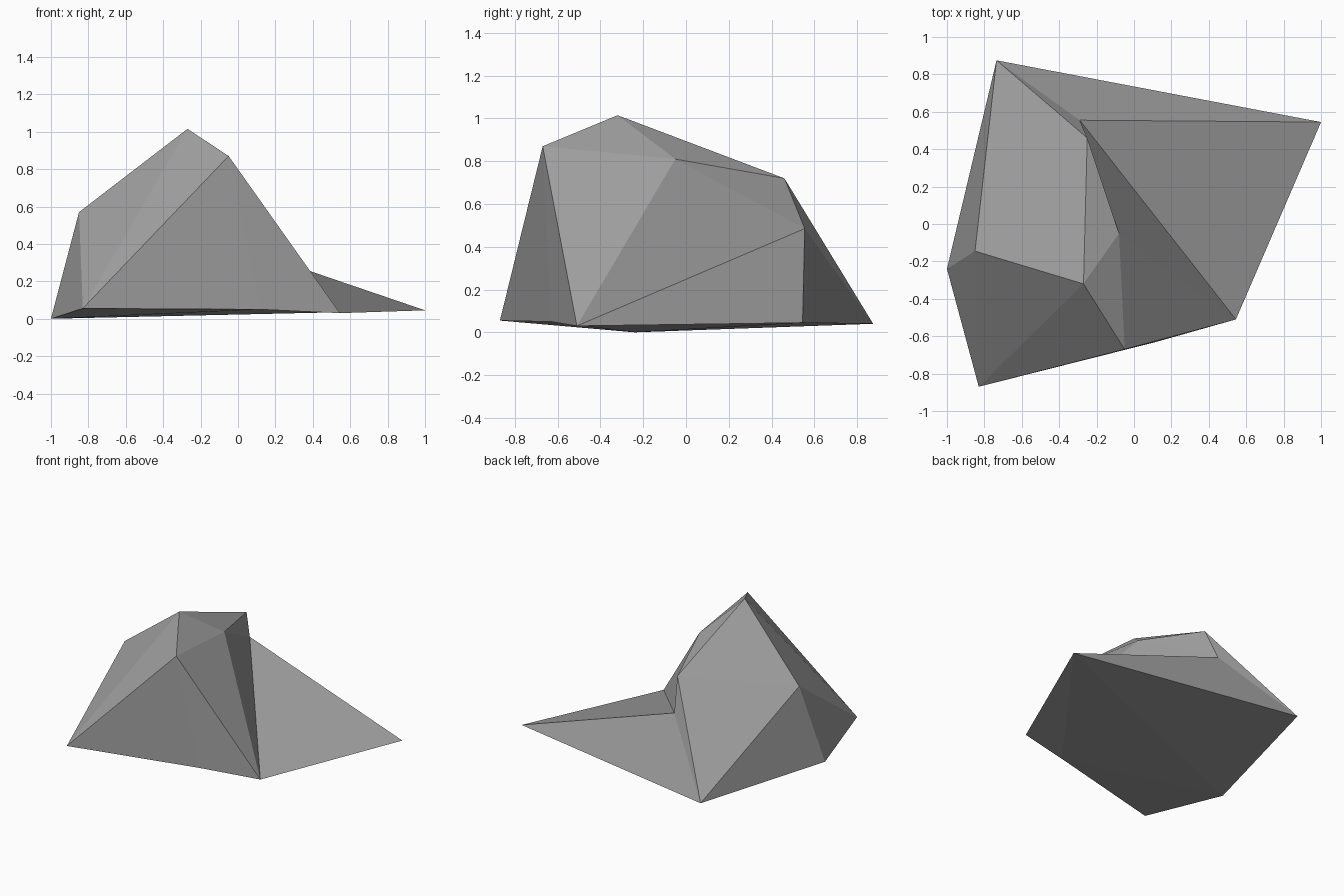
import bpy, bmesh

if "Cube" in bpy.data.objects:
    bpy.data.objects.remove(bpy.data.objects["Cube"])

# Corner points of the faceted boulder
base = {"A": (-0.735, 0.875, 0.04), "B": (1.0, 0.545, 0.045), "C": (0.545, -0.51, 0.03),
        "L": (0.12, -0.63, 0.05), "E": (-0.83, -0.87, 0.055), "F": (-1.0, -0.24, 0.0)}
crown = {"D": (-0.05, -0.67, 0.87), "G": (-0.85, -0.145, 0.57), "H": (-0.27, -0.32, 1.015),
         "I": (-0.25, 0.46, 0.72), "J": (-0.08, -0.05, 0.81), "K": (-0.29, 0.555, 0.485)}

# Facets, grouped by the side of the rock they belong to
facets = {
    "top": "HJI HDJ GHI",
    "left": "AGI AFG FEG",
    "front": "EHG EDH ELD LCD",
    "right": "DCJ JCK JKI",
    "low_ledge": "KCB KBA KAI",
    "underside": "FAB FBL BCL FLE",
}

bm = bmesh.new()
verts = {name: bm.verts.new(p) for name, p in {**base, **crown}.items()}
for group in facets.values():
    for facet in group.split():
        bm.faces.new([verts[c] for c in facet])
bmesh.ops.recalc_face_normals(bm, faces=bm.faces)

mesh = bpy.data.meshes.new("rock")
bm.to_mesh(mesh)
bm.free()

# Single flat stone colour
stone = bpy.data.materials.new("stone grey")
stone.diffuse_color = (0.36, 0.36, 0.36, 1)
stone.use_nodes = True
stone.node_tree.nodes["Principled BSDF"].inputs["Base Color"].default_value = stone.diffuse_color
mesh.materials.append(stone)

rock = bpy.data.objects.new("rock", mesh)
bpy.context.collection.objects.link(rock)
